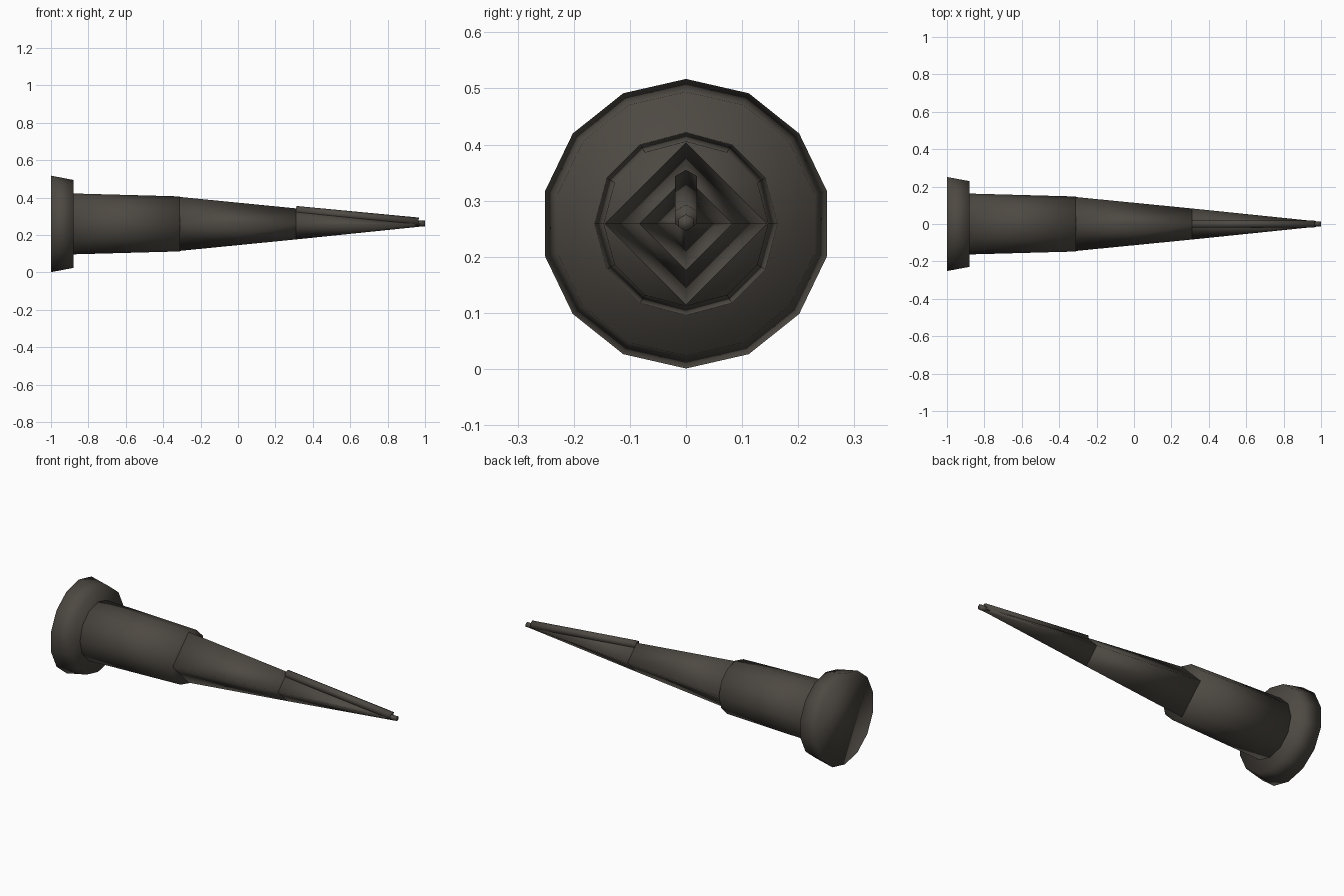
import bpy, bmesh, math
from mathutils import Vector

if "Cube" in bpy.data.objects:
    bpy.data.objects.remove(bpy.data.objects["Cube"])

AXIS_Z = 0.259

iron = bpy.data.materials.new("dark brown iron")
iron.diffuse_color = (0.075, 0.066, 0.055, 1)
iron.use_nodes = True
iron.node_tree.nodes["Principled BSDF"].inputs["Base Color"].default_value = iron.diffuse_color


def frustum(name, sides, start, r0, end, r1):
    """Capped, smooth-shaded frustum from start to end, given as (x, z); one corner points up."""
    bm = bmesh.new()
    p0, p1 = Vector((start[0], 0, start[1])), Vector((end[0], 0, end[1]))
    axis = (p1 - p0).normalized()
    side = Vector((0, 1, 0))
    up = axis.cross(side)
    rings = []
    for p, r in ((p0, r0), (p1, r1)):
        ring = []
        for i in range(sides):
            a = 2 * math.pi * i / sides
            ring.append(bm.verts.new(p + r * (math.cos(a) * up + math.sin(a) * side)))
        rings.append(ring)
    a, b = rings
    for i in range(sides):
        j = (i + 1) % sides
        bm.faces.new((a[i], a[j], b[j], b[i]))
    bm.faces.new(a)
    bm.faces.new(b)
    bmesh.ops.recalc_face_normals(bm, faces=bm.faces)
    for f in bm.faces:
        f.smooth = True
    mesh = bpy.data.meshes.new(name)
    bm.to_mesh(mesh)
    bm.free()
    mesh.materials.append(iron)
    obj = bpy.data.objects.new(name, mesh)
    bpy.context.collection.objects.link(obj)
    return obj


# Wide end flange and handle barrel
frustum("end_flange", 14, (-1.0, AXIS_Z), 0.258, (-0.88, AXIS_Z), 0.235)
frustum("barrel", 12, (-0.89, AXIS_Z), 0.163, (-0.31, AXIS_Z), 0.147)

# Four-sided spike in two lengths
frustum("spike_base", 4, (-0.31, AXIS_Z), 0.144, (0.31, AXIS_Z), 0.083)
frustum("spike_point", 4, (0.31, AXIS_Z), 0.083, (0.99, AXIS_Z), 0.013)

# Blunt tip and the thin rod lying along the upper ridge
frustum("tip", 6, (0.94, AXIS_Z + 0.002), 0.015, (1.0, AXIS_Z + 0.002), 0.015)
frustum("ridge_rod", 6, (0.31, 0.332), 0.023, (0.965, 0.270), 0.023)
